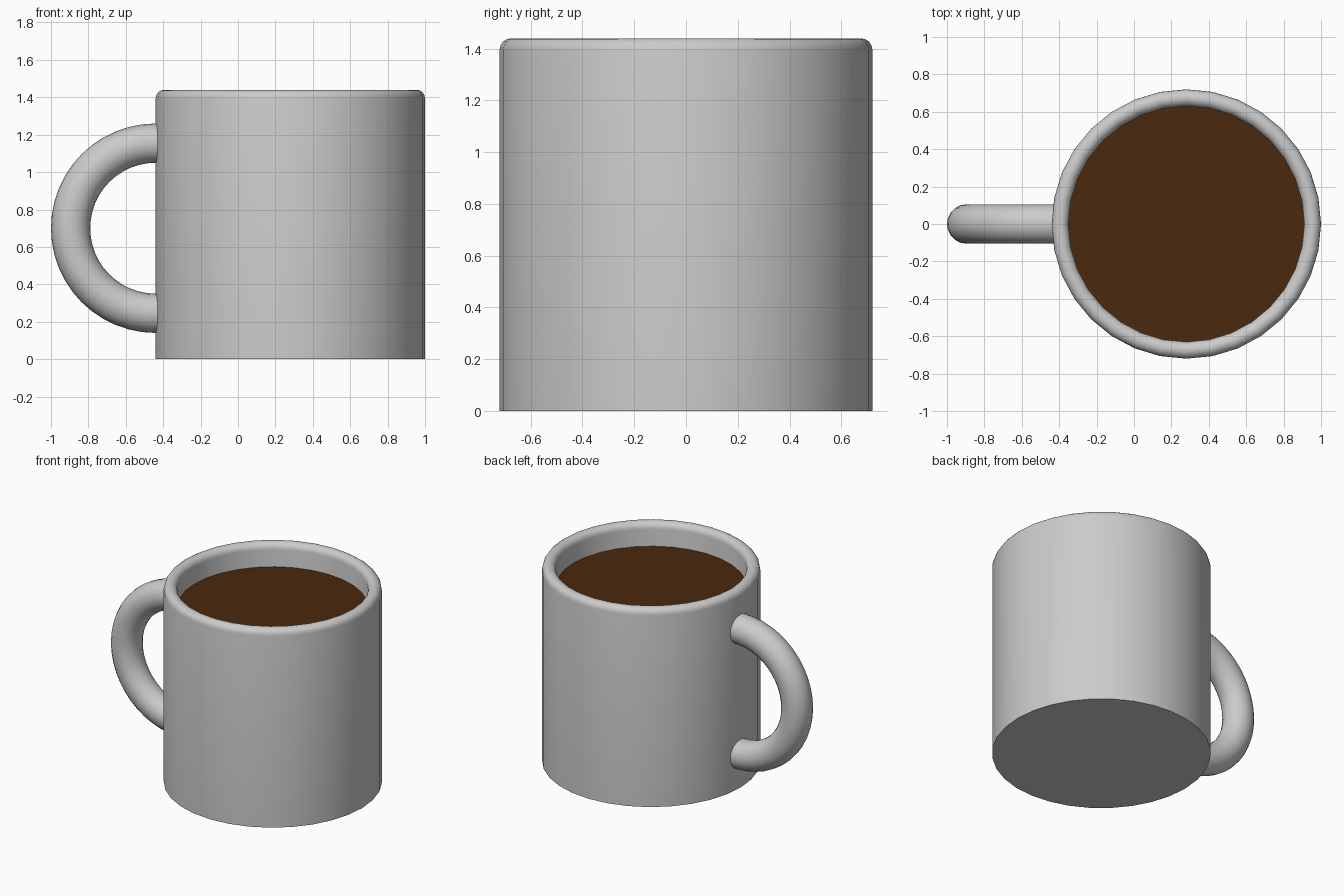
import bpy, bmesh
from math import sin, cos, pi, radians

if "Cube" in bpy.data.objects:
    bpy.data.objects.remove(bpy.data.objects["Cube"])

CX, SIDES = 0.28, 32          # mug axis and number of sides
R, R_IN, H = 0.72, 0.63, 1.44
FLOOR, COFFEE_Z = 0.09, 1.27


def finish(name, bm, smooth=True):
    bmesh.ops.recalc_face_normals(bm, faces=bm.faces)
    mesh = bpy.data.meshes.new(name)
    bm.to_mesh(mesh)
    bm.free()
    ob = bpy.data.objects.new(name, mesh)
    bpy.context.collection.objects.link(ob)
    if smooth:
        bpy.ops.object.select_all(action='DESELECT')
        ob.select_set(True)
        bpy.context.view_layer.objects.active = ob
        bpy.ops.object.shade_smooth_by_angle(angle=radians(40))
    return ob


def skin(bm, rings, cap_ends):
    for a, b in zip(rings, rings[1:]):
        n = len(a)
        for i in range(n):
            bm.faces.new((a[i], a[(i + 1) % n], b[(i + 1) % n], b[i]))
    if cap_ends:
        bm.faces.new(rings[0])
        bm.faces.new(rings[-1])


def circle(bm, r, z):
    return [bm.verts.new((CX + r * cos(2 * pi * i / SIDES), r * sin(2 * pi * i / SIDES), z))
            for i in range(SIDES)]


# Cup: turned profile with a rounded rim, sharp base and hollow inside
half = (R - R_IN) / 2
rim = [(R - half + half * cos(k * pi / 8), H - half + half * sin(k * pi / 8)) for k in range(9)]
profile = [(R, 0)] + rim + [(R_IN, FLOOR)]
bm = bmesh.new()
skin(bm, [circle(bm, r, z) for r, z in profile], True)
finish("cup", bm)

# Coffee surface
bm = bmesh.new()
bm.faces.new(circle(bm, R_IN, COFFEE_Z))
coffee = finish("coffee", bm, False)
mat = bpy.data.materials.new("coffee_brown")
mat.diffuse_color = (0.07, 0.021, 0.004, 1)
mat.use_nodes = True
mat.node_tree.nodes["Principled BSDF"].inputs["Base Color"].default_value = mat.diffuse_color
coffee.data.materials.append(mat)

# Handle: half ring whose ends run straight into the cup wall
HX, HZ, MAJOR, MINOR = -0.44, 0.70, 0.455, 0.105
path = [(HX + 0.04, HZ + MAJOR, pi / 2)]
path += [(HX + MAJOR * cos(a), HZ + MAJOR * sin(a), a)
         for a in (pi / 2 + pi * k / 24 for k in range(25))]
path += [(HX + 0.04, HZ - MAJOR, 3 * pi / 2)]
bm = bmesh.new()
rings = []
for x, z, a in path:
    rings.append([bm.verts.new((x + MINOR * cos(t) * cos(a), MINOR * sin(t), z + MINOR * cos(t) * sin(a)))
                  for t in (2 * pi * j / 20 for j in range(20))])
skin(bm, rings, True)
finish("handle", bm)
